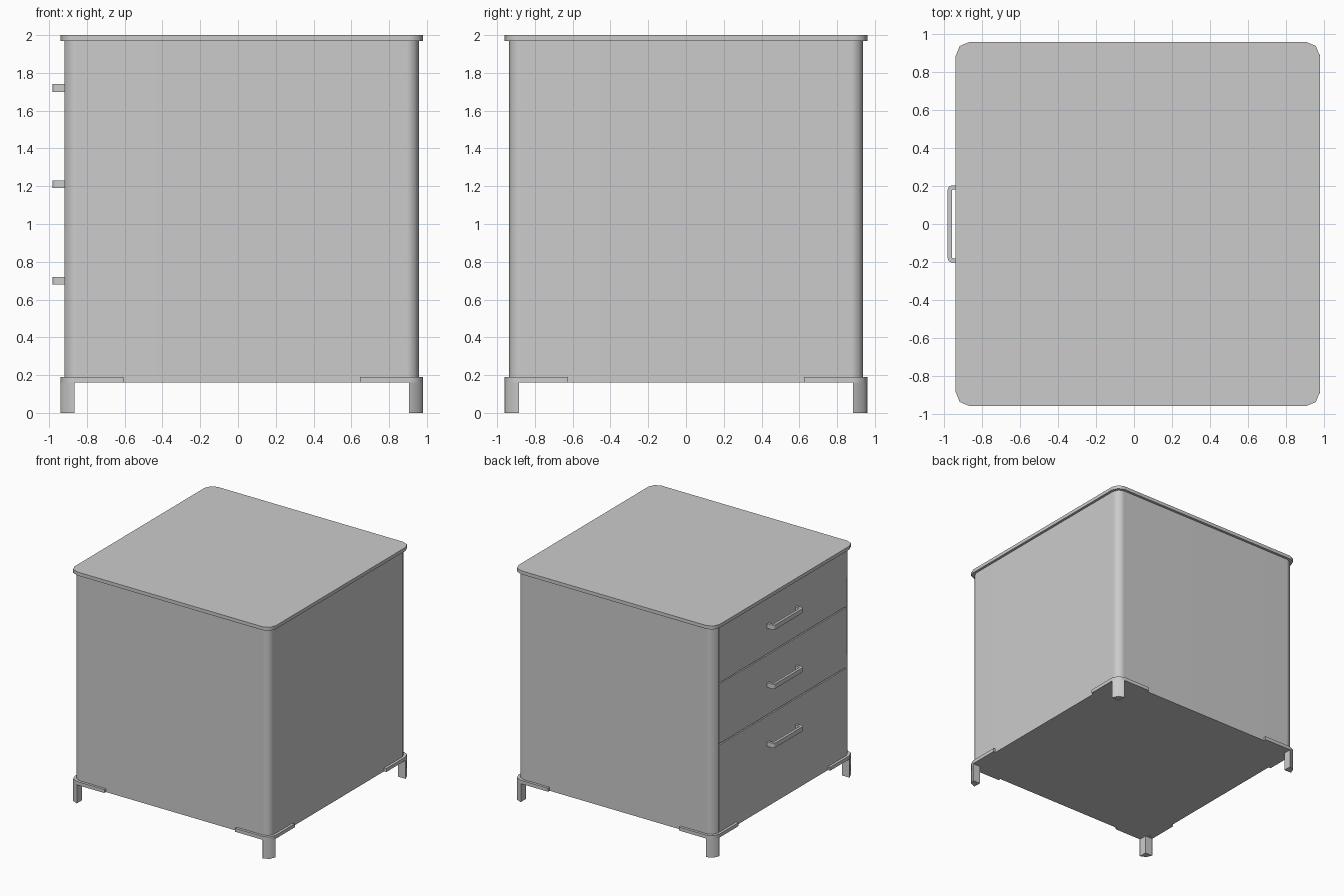
import bpy, bmesh, math

if "Cube" in bpy.data.objects:
    bpy.data.objects.remove(bpy.data.objects["Cube"])

CX = 0.02            # cabinet centre in x (handles stick out on -x)
TOP, BODY = 0.96, 0.938
FRONT = CX - BODY    # plane of the drawer fronts
SEG = 2              # sides per rounded corner


def prism(name, pts, z0, z1):
    """Extrude a flat outline from z0 to z1."""
    bm = bmesh.new()
    face = bm.faces.new([bm.verts.new((x, y, z0)) for x, y in pts])
    ext = bmesh.ops.extrude_face_region(bm, geom=[face])
    for v in ext["geom"]:
        if isinstance(v, bmesh.types.BMVert):
            v.co.z = z1
    bmesh.ops.recalc_face_normals(bm, faces=bm.faces)
    me = bpy.data.meshes.new(name)
    bm.to_mesh(me)
    bm.free()
    ob = bpy.data.objects.new(name, me)
    bpy.context.collection.objects.link(ob)
    bpy.context.view_layer.objects.active = ob
    bpy.ops.object.select_all(action='DESELECT')
    ob.select_set(True)
    bpy.ops.object.shade_smooth_by_angle(angle=math.radians(50))
    wn = ob.modifiers.new("weighted_normals", 'WEIGHTED_NORMAL')
    wn.keep_sharp = True
    return ob


def arc(cx, cy, r, a0, a1, n=SEG):
    """Points along an arc, angles in degrees."""
    return [(cx + r * math.cos(math.radians(a0 + (a1 - a0) * i / n)),
             cy + r * math.sin(math.radians(a0 + (a1 - a0) * i / n)))
            for i in range(n + 1)]


def rounded_square(h, r):
    c = h - r
    return (arc(CX + c, -c, r, -90, 0) + arc(CX + c, c, r, 0, 90)
            + arc(CX - c, c, r, 90, 180) + arc(CX - c, -c, r, 180, 270))


# Top panel
prism("top_panel", rounded_square(TOP, 0.075), 1.97, 2.0)

# Cabinet body with a shallow recess for the drawers
recess, open_y = FRONT + 0.04, 0.868
outline = rounded_square(BODY, 0.065)
split = 3 * (SEG + 1)
notch = [(FRONT, open_y), (recess, open_y), (recess, -open_y), (FRONT, -open_y)]
prism("cabinet_body", outline[:split] + notch + outline[split:], 0.16, 1.97)

# Drawer fronts and their bar handles
drawers = [("top", 1.478, 1.968, 1.72), ("middle", 0.953, 1.468, 1.21),
           ("bottom", 0.16, 0.943, 0.70)]
for name, z0, z1, hz in drawers:
    y = open_y - 0.005
    prism(name + "_drawer_front",
          [(FRONT, -y), (recess, -y), (recess, y), (FRONT, y)], z0, z1)
    x0, hy, t, r = -0.982, 0.203, 0.022, 0.022
    outer = arc(x0 + r, hy - r, r, 90, 180) + arc(x0 + r, -hy + r, r, 180, 270)
    xi, yi, ri = x0 + t, hy - t, 0.008
    inner = arc(xi + ri, -yi + ri, ri, 270, 180) + arc(xi + ri, yi - ri, ri, 180, 90)
    prism(name + "_handle",
          [(FRONT, hy)] + outer + [(FRONT, -hy), (FRONT, -yi)] + inner + [(FRONT, yi)],
          hz - 0.02, hz + 0.02)

# Corner feet: a short leg plus two thin bracket arms along the body edges
for sx, xn in ((-1, "front"), (1, "back")):
    for sy, yn in ((-1, "right"), (1, "left")):
        def place(pts):
            return [(CX + sx * x, sy * y) for x, y in pts]
        corner = arc(TOP - 0.075, TOP - 0.075, 0.075, 0, 90)
        leg_in, arm_end, arm_in = TOP - 0.072, TOP - 0.335, TOP - 0.026
        prism(f"{xn}_{yn}_leg",
              place([(leg_in, leg_in), (TOP, leg_in)] + corner + [(leg_in, TOP)]),
              0, 0.16)
        prism(f"{xn}_{yn}_bracket",
              place([(TOP, arm_end)] + corner
                    + [(arm_end, TOP), (arm_end, arm_in), (leg_in, arm_in),
                       (arm_in, leg_in), (arm_in, arm_end)]),
              0.16, 0.19)
